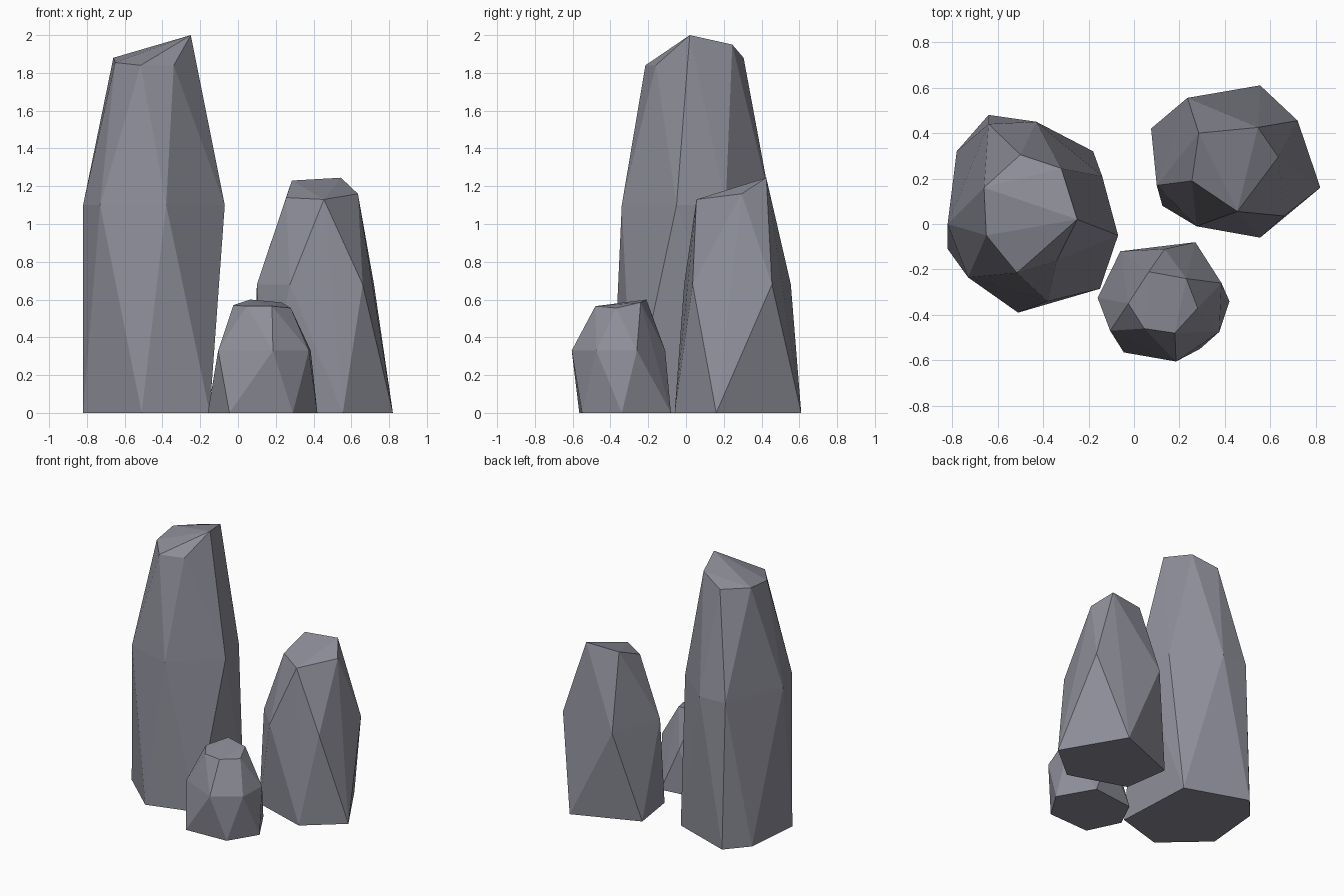
import bpy, bmesh

if "Cube" in bpy.data.objects:
    bpy.data.objects.remove(bpy.data.objects["Cube"])

stone = bpy.data.materials.new("slate grey stone")
stone.diffuse_color = (0.27, 0.27, 0.32, 1)
stone.use_nodes = True
stone.node_tree.nodes["Principled BSDF"].inputs["Base Color"].default_value = stone.diffuse_color


def rock(name, base, mid_z, mid, crown):
    """Faceted convex boulder: ground outline, waist ring and sloping crown."""
    bm = bmesh.new()
    points = [(x, y, 0) for x, y in base] + [(x, y, mid_z) for x, y in mid] + crown
    for p in points:
        bm.verts.new(p)
    hull = bmesh.ops.convex_hull(bm, input=bm.verts[:])
    loose = {v for v in hull["geom_interior"] + hull["geom_unused"]
             if isinstance(v, bmesh.types.BMVert)}
    bmesh.ops.delete(bm, geom=list(loose), context='VERTS')
    bmesh.ops.dissolve_limit(bm, angle_limit=0.02, verts=bm.verts[:], edges=bm.edges[:])
    bmesh.ops.recalc_face_normals(bm, faces=bm.faces[:])
    mesh = bpy.data.meshes.new(name)
    bm.to_mesh(mesh)
    bm.free()
    mesh.materials.append(stone)
    obj = bpy.data.objects.new(name, mesh)
    bpy.context.collection.objects.link(obj)
    return obj


# Tall pillar at the left
rock("tall_rock",
     [(-.51, -.39), (-.15, -.285), (-.18, .32), (-.64, .48), (-.78, .32), (-.82, -.11)],
     1.10,
     [(-.38, -.34), (-.07, -.05), (-.14, .21), (-.43, .45), (-.64, .44), (-.82, 0), (-.73, -.235)],
     [(-.25, .02, 2.0), (-.32, .245, 1.95), (-.50, .305, 1.88), (-.66, .16, 1.88),
      (-.65, -.05, 1.855), (-.515, -.215, 1.84), (-.34, -.16, 1.84)])

# Medium rock at the back right
rock("medium_rock",
     [(.555, -.06), (.82, .16), (.555, .61), (.075, .42), (.125, .08)],
     0.68,
     [(.275, -.01), (.66, .035), (.72, .455), (.235, .555), (.10, .17)],
     [(.285, .40, 1.23), (.545, .425, 1.245), (.635, .295, 1.16),
      (.455, .055, 1.13), (.255, .19, 1.14)])

# Small rock at the front
rock("small_rock",
     [(-.045, -.565), (.29, -.55), (.42, -.34), (.27, -.08), (-.06, -.12), (-.16, -.325)],
     0.33,
     [(-.105, -.47), (.185, -.605), (.375, -.475), (.385, -.26), (.135, -.11)],
     [(.065, -.21, .60), (.23, -.24, .585), (.28, -.37, .555),
      (.18, -.48, .565), (.045, -.46, .565), (-.025, -.35, .57)])
